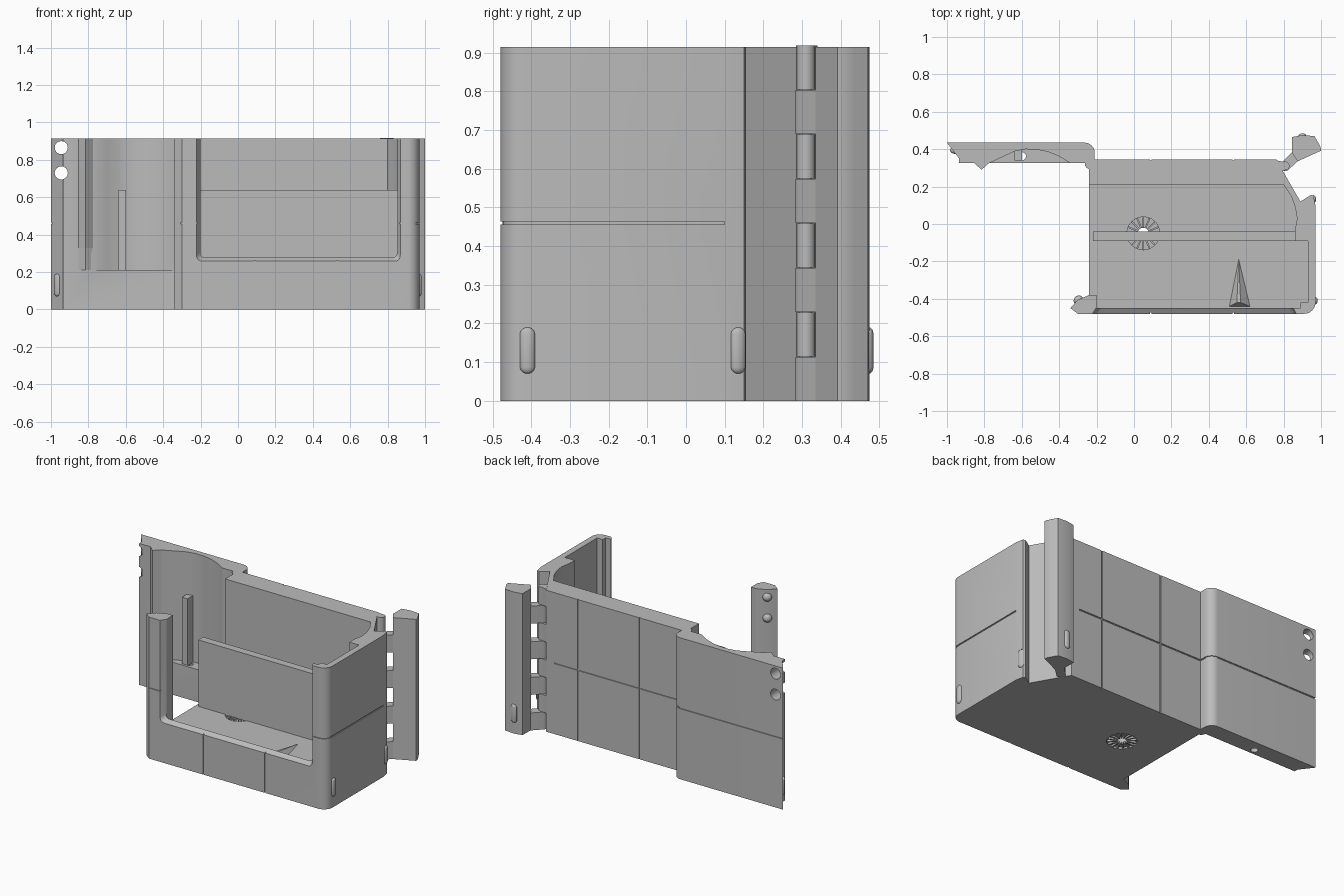
import bpy, bmesh, math
from mathutils import Matrix

cube = bpy.data.objects.get("Cube")
if cube:
    bpy.data.objects.remove(cube, do_unlink=True)

H, FLOOR, SEAM = 0.915, 0.21, 0.46
grey = bpy.data.materials.new("light grey")
grey.use_nodes = True
grey.diffuse_color = (0.5, 0.5, 0.5, 1)
grey.node_tree.nodes["Principled BSDF"].inputs["Base Color"].default_value = (0.5, 0.5, 0.5, 1)


def finish(name, bm):
    bmesh.ops.recalc_face_normals(bm, faces=bm.faces)
    me = bpy.data.meshes.new(name)
    bm.to_mesh(me)
    bm.free()
    me.materials.append(grey)
    ob = bpy.data.objects.new(name, me)
    bpy.context.collection.objects.link(ob)
    return ob


def loft(name, ring_a, ring_b):
    bm = bmesh.new()
    a = [bm.verts.new(p) for p in ring_a]
    b = [bm.verts.new(p) for p in ring_b]
    bm.faces.new(a)
    bm.faces.new(b)
    for i in range(len(a)):
        j = (i + 1) % len(a)
        bm.faces.new((a[i], a[j], b[j], b[i]))
    return finish(name, bm)


def prism(name, pts, z0, z1):
    return loft(name, [(x, y, z0) for x, y in pts], [(x, y, z1) for x, y in pts])


def box(name, x0, x1, y0, y1, z0, z1):
    return prism(name, [(x0, y0), (x1, y0), (x1, y1), (x0, y1)], z0, z1)


def arc(cx, cy, r, a0, a1, n=8):
    angles = [math.radians(a0 + (a1 - a0) * i / n) for i in range(n + 1)]
    return [(cx + r * math.cos(a), cy + r * math.sin(a)) for a in angles]


def rod(name, x, y, r, z0, z1):
    return prism(name, arc(x, y, r, 0, 345, 23), z0, z1)


def cut(ob, cutters):
    for c in cutters:
        c.hide_render = True
        m = ob.modifiers.new("cut", "BOOLEAN")
        m.operation, m.solver, m.object = "DIFFERENCE", "EXACT", c
        with bpy.context.temp_override(object=ob, active_object=ob):
            bpy.ops.object.modifier_apply(modifier=m.name)
    for c in cutters:
        bpy.data.objects.remove(c, do_unlink=True)


def pill(name, x, y, angle):
    # raised grip bump, flat side turned to the given direction
    bm = bmesh.new()
    bmesh.ops.create_uvsphere(bm, u_segments=16, v_segments=9, radius=0.02)
    for v in bm.verts:
        v.co.z += 0.04 if v.co.z > 0 else -0.04
        v.co.x *= 0.6
    bm.transform(Matrix.Translation((x, y, 0.13)) @ Matrix.Rotation(math.radians(angle), 4, "Z"))
    return finish(name, bm)


# Case shell: one solid, hollowed from above
body = prism("case_shell",
             [(-0.24, 0.345), (0.76, 0.345), (0.89, 0.12), (0.945, 0.155), (0.96, 0.15), (0.97, 0.10)]
             + arc(0.91, -0.42, 0.06, 0, -90)
             + [(-0.30, -0.48), (-0.34, -0.45), (-0.30, -0.405), (-0.24, -0.38)], 0, H)
chamber = prism("chamber_cutter",
                [(-0.5, 0.21), (0.80, 0.21), (0.84, 0.15), (0.862, 0.09), (0.872, 0.03), (0.86, -0.04),
                 (0.86, -0.09), (0.93, -0.09), (0.93, -0.42), (0.89, -0.42), (0.89, -0.45),
                 (-0.2, -0.45), (-0.2, -0.379), (-0.5, -0.379)], FLOOR, 1.1)


def window_ring(x0, x1, z, y):
    r = 0.03
    pts = [(x0, 1.1)] + arc(x0 + r, z + r, r, 180, 270) + arc(x1 - r, z + r, r, 270, 360) + [(x1, 1.1)]
    return [(x, y, h) for x, h in pts]


window = loft("window_cutter", window_ring(-0.225, 0.87, 0.255, -0.485), window_ring(-0.2, 0.85, 0.28, -0.445))

# Seam grooves around the case, and the drain recesses
g, d = 0.004, 0.006
grooves = [box("groove", -0.5, 0.7, 0.345 - d, 0.4, SEAM - g, SEAM + g),
           box("groove", 0.97 - d, 1.1, -0.42, 0.10, SEAM - g, SEAM + g),
           box("groove", -0.5, 0.91, -0.6, -0.48 + d, SEAM - g, SEAM + g)]
corner = arc(0.91, -0.42, 0.054, 0, -90) + arc(0.91, -0.42, 0.1, -90, 0)
grooves.append(prism("groove", corner, SEAM - g, SEAM + g))
for x in (0.09, 0.53):
    grooves.append(box("groove", x - g, x + g, 0.345 - d, 0.4, -0.1, 1.1))
    grooves.append(box("groove", x - g, x + g, -0.6, -0.48 + d, -0.1, 1.1))
DX, DY = 0.05, -0.05
drains = [rod("drain", DX, DY, 0.03, -0.1, 0.3),
          rod("drain", DX, DY, 0.088, -0.1, 0.012),
          rod("drain", DX, DY, 0.088, FLOOR - 0.012, 0.3)]
cut(body, [chamber, window] + grooves + drains)

# Radial drain grille, top and bottom
bm = bmesh.new()
for z in (0.006, FLOOR - 0.006):
    for i in range(16):
        turn = Matrix.Rotation(i * math.tau / 16, 4, "Z")
        place = Matrix.Translation((DX, DY, z)) @ turn @ Matrix.Translation((0.058, 0, 0))
        bmesh.ops.create_cube(bm, size=1, matrix=place @ Matrix.Diagonal((0.056, 0.009, 0.011, 1)))
finish("drain_grille", bm)

# Divider and small floor wedge
box("divider_wall", -0.22, 0.862, -0.09, -0.04, FLOOR - 0.005, 0.64)
loft("floor_wedge", [(0.51, -0.44, FLOOR), (0.62, -0.44, FLOOR), (0.56, -0.19, FLOOR)],
     [(0.55, -0.42, 0.25), (0.57, -0.42, 0.25), (0.56, -0.2, 0.215)])

# Swung-open door with hollow
door = prism("door_panel",
             [(-1.0, 0.435)] + arc(-0.265, 0.38, 0.055, 90, 0)
             + [(-0.21, 0.32), (-0.26, 0.325), (-0.935, 0.325), (-0.935, 0.35)], 0, H)
hollow = prism("hollow_cutter",
               [(-0.34, 0.3), (-0.34, 0.325), (-0.40, 0.362), (-0.46, 0.386), (-0.52, 0.398), (-0.58, 0.4),
                (-0.64, 0.388), (-0.70, 0.36), (-0.775, 0.325), (-0.775, 0.3)], FLOOR, 1.1)


def across(name, x, z, r):
    pts = arc(x, z, r, 0, 345, 23)
    return loft(name, [(a, 0.2, b) for a, b in pts], [(a, 0.6, b) for a, b in pts])


cut(door, [hollow, rod("drain", -0.6, 0.362, 0.022, -0.1, 0.3),
           across("hole", -0.945, 0.865, 0.035), across("hole", -0.945, 0.73, 0.035),
           box("groove", -1.1, -0.265, 0.435 - d, 0.5, SEAM - g, SEAM + g),
           box("groove", -0.21 - d, -0.1, 0.33, 0.38, SEAM - g, SEAM + g),
           prism("groove", arc(-0.265, 0.38, 0.049, 0, 90) + arc(-0.265, 0.38, 0.1, 90, 0),
                 SEAM - g, SEAM + g)])
loft("door_ridge", [(-0.855, 0.326, FLOOR), (-0.815, 0.322, FLOOR), (-0.775, 0.326, FLOOR)],
     [(-0.855, 0.326, 0.33), (-0.815, 0.29, 0.33), (-0.775, 0.326, 0.33)])
prism("door_ridge_upper", [(-0.855, 0.326), (-0.815, 0.29), (-0.775, 0.326)], 0.33, H)
box("door_post", -0.64, -0.6, 0.34, 0.40, FLOOR - 0.005, 0.64)
rod("door_hinge", -0.235, 0.322, 0.028, 0, H)

# Latch pegs on the front column
for z in (0.73, 0.865):
    bm = bmesh.new()
    bmesh.ops.create_uvsphere(bm, u_segments=16, v_segments=8, radius=0.028)
    bm.transform(Matrix.Translation((-0.295, -0.41, z)))
    finish("latch_peg", bm)

# Side flap and its knuckled hinge
prism("side_flap",
      [(0.845, 0.465), (0.845, 0.38), (0.875, 0.335), (1.0, 0.392), (0.998, 0.41), (0.985, 0.435),
       (0.965, 0.47), (0.9, 0.475)], 0, H)
rod("flap_hinge_pin", 0.808, 0.31, 0.016, 0, H)
for i in range(8):
    z = i * 0.115
    if i % 2 == 0:
        prism("flap_knuckle", arc(0.808, 0.31, 0.027, 130, 310, 10) + [(0.885, 0.345), (0.85, 0.39)], z, z + 0.113)
    else:
        prism("case_knuckle", arc(0.808, 0.31, 0.024, -60, 110, 10) + [(0.76, 0.34), (0.79, 0.285)], z, z + 0.113)

# Grip bumps
pill("side_grip", 0.97, -0.41, 0)
pill("catch_grip", 0.962, 0.135, 15)
pill("flap_grip", 0.90, 0.473, 90)
pill("door_grip", -0.967, 0.39, 233)
pill("column_grip", -0.295, -0.405, 130)

bpy.ops.object.select_all(action="DESELECT")
for ob in bpy.context.scene.objects:
    if ob.type == "MESH":
        ob.select_set(True)
        bpy.context.view_layer.objects.active = ob
bpy.ops.object.shade_smooth_by_angle(angle=math.radians(30))
